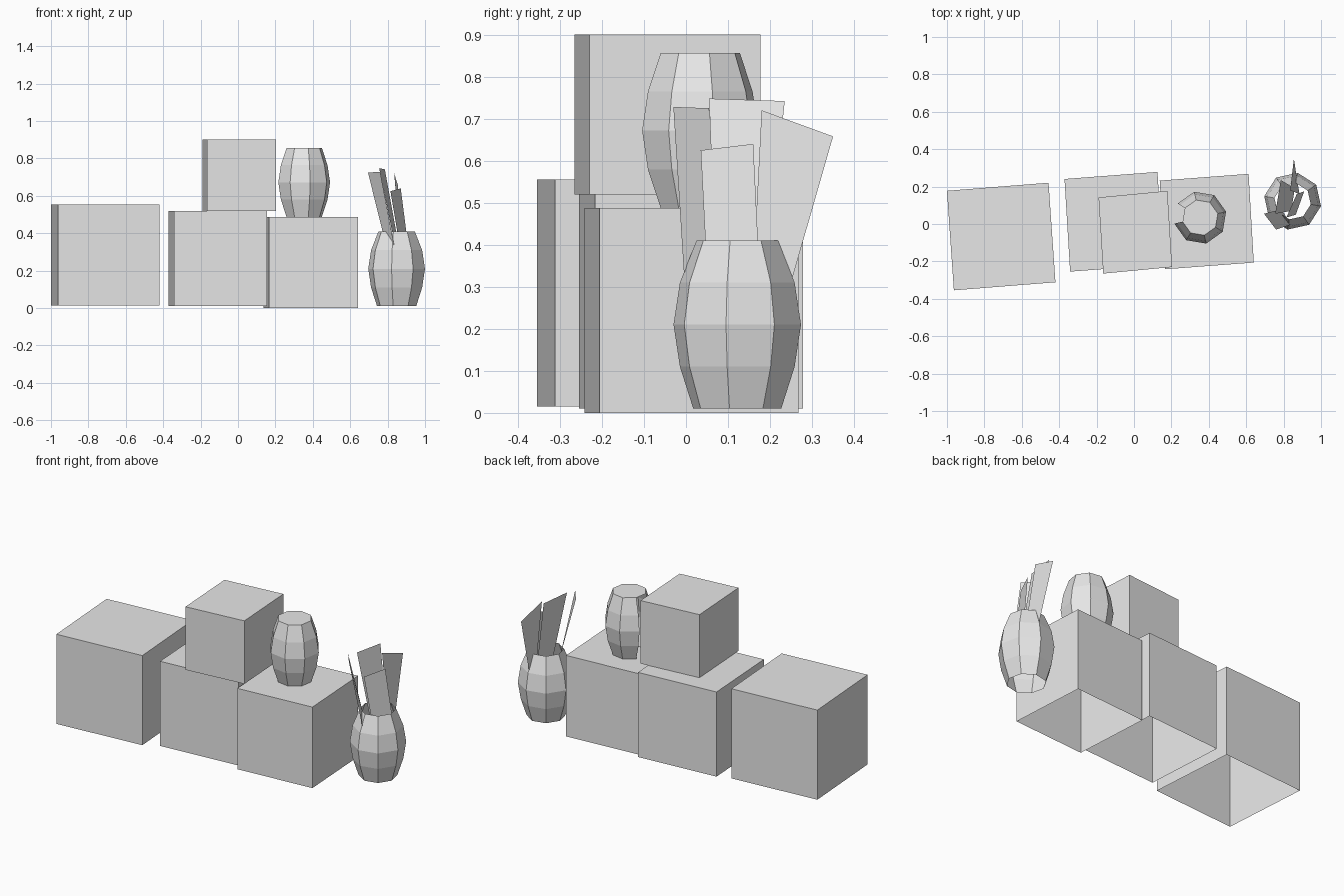
import bpy, bmesh, math
from mathutils import Matrix

cube = bpy.data.objects.get("Cube")
if cube:
    bpy.data.objects.remove(cube, do_unlink=True)

grey = bpy.data.materials.new("light_grey")
grey.use_nodes = True
colour = (0.8, 0.8, 0.8, 1)
grey.diffuse_color = colour
grey.node_tree.nodes["Principled BSDF"].inputs["Base Color"].default_value = colour


def finish(name, bm):
    mesh = bpy.data.meshes.new(name)
    bm.to_mesh(mesh)
    bm.free()
    mesh.materials.append(grey)
    obj = bpy.data.objects.new(name, mesh)
    bpy.context.collection.objects.link(obj)


def crate(name, centre, side, depth, bottom, top):
    """Slightly turned crate, open underneath; side and depth are edge vectors."""
    bm = bmesh.new()
    bmesh.ops.create_cube(bm, size=1)
    bm.normal_update()
    base = [f for f in bm.faces if f.normal.z < -0.9]
    bmesh.ops.delete(bm, geom=base, context="FACES")
    shape = Matrix(((side[0], depth[0], 0, centre[0]),
                    (side[1], depth[1], 0, centre[1]),
                    (0, 0, top - bottom, (bottom + top) / 2),
                    (0, 0, 0, 1)))
    bmesh.ops.transform(bm, matrix=shape, verts=bm.verts)
    finish(name, bm)


def vessel(name, centre, radius, bottom, top, start, profile, lid=False, gap=None):
    """Eight-sided bulging vessel, open underneath; gap is a side left out."""
    bm = bmesh.new()
    rings = []
    for level, scale in enumerate(profile):
        z = bottom + (top - bottom) * level / (len(profile) - 1)
        ring = []
        for i in range(8):
            a = math.radians(start + 45 * i)
            ring.append(bm.verts.new((centre[0] + radius * scale * math.cos(a),
                                      centre[1] + radius * scale * math.sin(a), z)))
        rings.append(ring)
    for low, high in zip(rings, rings[1:]):
        for i in range(8):
            if i != gap:
                j = (i + 1) % 8
                bm.faces.new((low[i], low[j], high[j], high[i]))
    if lid:
        bm.faces.new(rings[-1])
    finish(name, bm)


def leaf(name, corners):
    """Single flat blade."""
    bm = bmesh.new()
    bm.faces.new([bm.verts.new(c) for c in corners])
    finish(name, bm)


# Crates
crate("left_end_crate", (-0.71, -0.067), (0.543, 0.043), (-0.037, 0.532), 0.015, 0.555)
crate("middle_crate", (-0.108, 0.012), (0.497, 0.038), (-0.03, 0.495), 0.01, 0.52)
crate("right_crate", (0.389, 0.013), (0.475, 0.036), (-0.028, 0.474), 0.0, 0.488)
crate("upper_crate", (0.007, -0.044), (0.368, 0.035), (-0.025, 0.407), 0.52, 0.9)

# Vessels
vessel("small_barrel", (0.354, 0.034), 0.142, 0.487, 0.857, 13,
       (0.68, 0.9, 1, 0.9, 0.68), lid=True, gap=3)
vessel("plant_pot", (0.848, 0.122), 0.154, 0.01, 0.41, -10,
       (0.69, 0.9, 1, 0.9, 0.64))

# Leaves standing in the pot
leaf("front_leaf", [(0.76, -0.03, 0.728), (0.695, 0.055, 0.725),
                    (0.79, 0.08, 0.34), (0.835, -0.005, 0.335)])
leaf("tall_leaf", [(0.755, 0.055, 0.748), (0.785, 0.235, 0.742),
                   (0.86, 0.19, 0.33), (0.84, 0.07, 0.33)])
leaf("short_leaf", [(0.815, 0.035, 0.625), (0.87, 0.16, 0.64),
                    (0.91, 0.175, 0.33), (0.865, 0.05, 0.33)])
leaf("back_leaf", [(0.835, 0.18, 0.72), (0.855, 0.35, 0.658),
                   (0.87, 0.25, 0.31), (0.885, 0.16, 0.33)])
